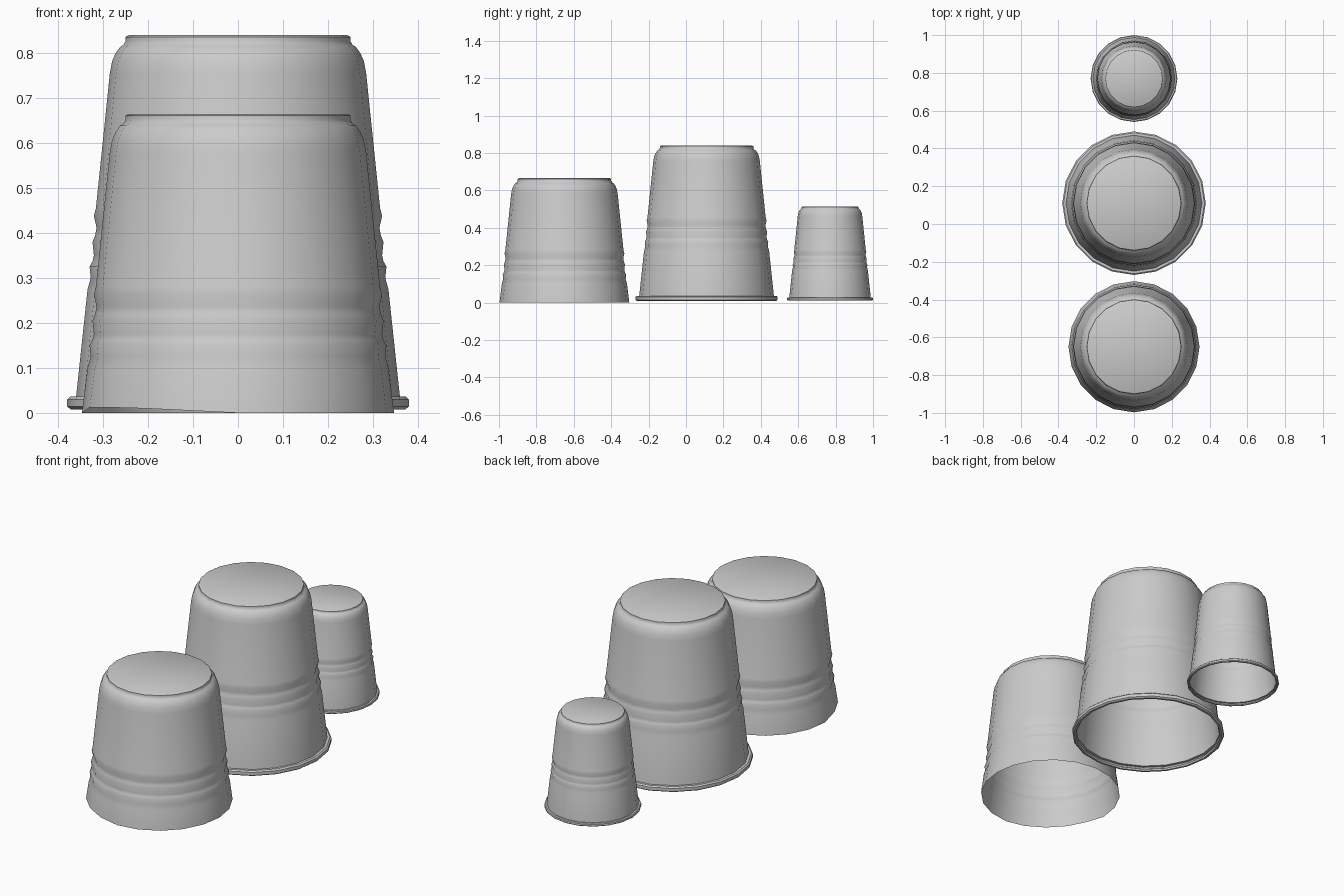
import bpy, bmesh, math

if "Cube" in bpy.data.objects:
    bpy.data.objects.remove(bpy.data.objects["Cube"])

SIDES = 20

# Shared silhouette of an upside-down cup: (radius, height), base disc first
BASE = [(0.243, 0.84), (0.25, 0.836), (0.25, 0.826), (0.255, 0.818), (0.262, 0.814),
        (0.272, 0.80), (0.280, 0.782), (0.285, 0.755)]
# Wall with three shallow grip ridges
WALL = [(0.316, 0.455), (0.3205, 0.438), (0.3145, 0.412), (0.3175, 0.395),
        (0.3235, 0.380), (0.3205, 0.350), (0.3235, 0.337), (0.330, 0.325),
        (0.3275, 0.300), (0.3345, 0.275)]
# Rolled drinking rim
RIM = [(0.360, 0.036), (0.373, 0.036), (0.380, 0.030), (0.380, 0.014),
       (0.372, 0.008), (0.362, 0.008), (0.357, 0.016)]


def cup(name, y, profile, scale=1.0, drop=0.0, uneven=0.0):
    """Revolve the profile into a thin-walled cup with a closed base."""
    bm = bmesh.new()
    rings = []
    for r, z in profile:
        ring = []
        for i in range(SIDES):
            a = 2 * math.pi * i / SIDES
            ring.append(bm.verts.new((r * scale * math.cos(a), r * scale * math.sin(a),
                                      z * scale - drop)))
        rings.append(ring)
    bm.faces.new(rings[0])
    for upper, lower in zip(rings, rings[1:]):
        for i in range(SIDES):
            j = (i + 1) % SIDES
            bm.faces.new((upper[i], lower[i], lower[j], upper[j]))
    # Slightly uneven cut along the front left of the open edge
    for v in rings[-1]:
        if v.co.x < 0 and v.co.y < 0:
            v.co.z += uneven * min(1, -v.co.x / 0.25)
    mesh = bpy.data.meshes.new(name)
    bm.to_mesh(mesh)
    bm.free()
    obj = bpy.data.objects.new(name, mesh)
    bpy.context.collection.objects.link(obj)
    obj.location.y = y
    bpy.ops.object.select_all(action='DESELECT')
    obj.select_set(True)
    bpy.context.view_layer.objects.active = obj
    bpy.ops.object.shade_smooth_by_angle(angle=math.radians(35))
    return obj


# Large cup in the middle
cup("large_cup", 0.11, BASE + WALL + RIM)
# Small cup at the back
cup("small_cup", 0.77, BASE + WALL + RIM, scale=0.605, drop=-0.006)
# Rimless cup at the front: same body, trimmed where it meets the ground
cup("rimless_cup", -0.65, BASE + WALL + [(0.347, 0.175)], drop=0.175, uneven=0.012)
